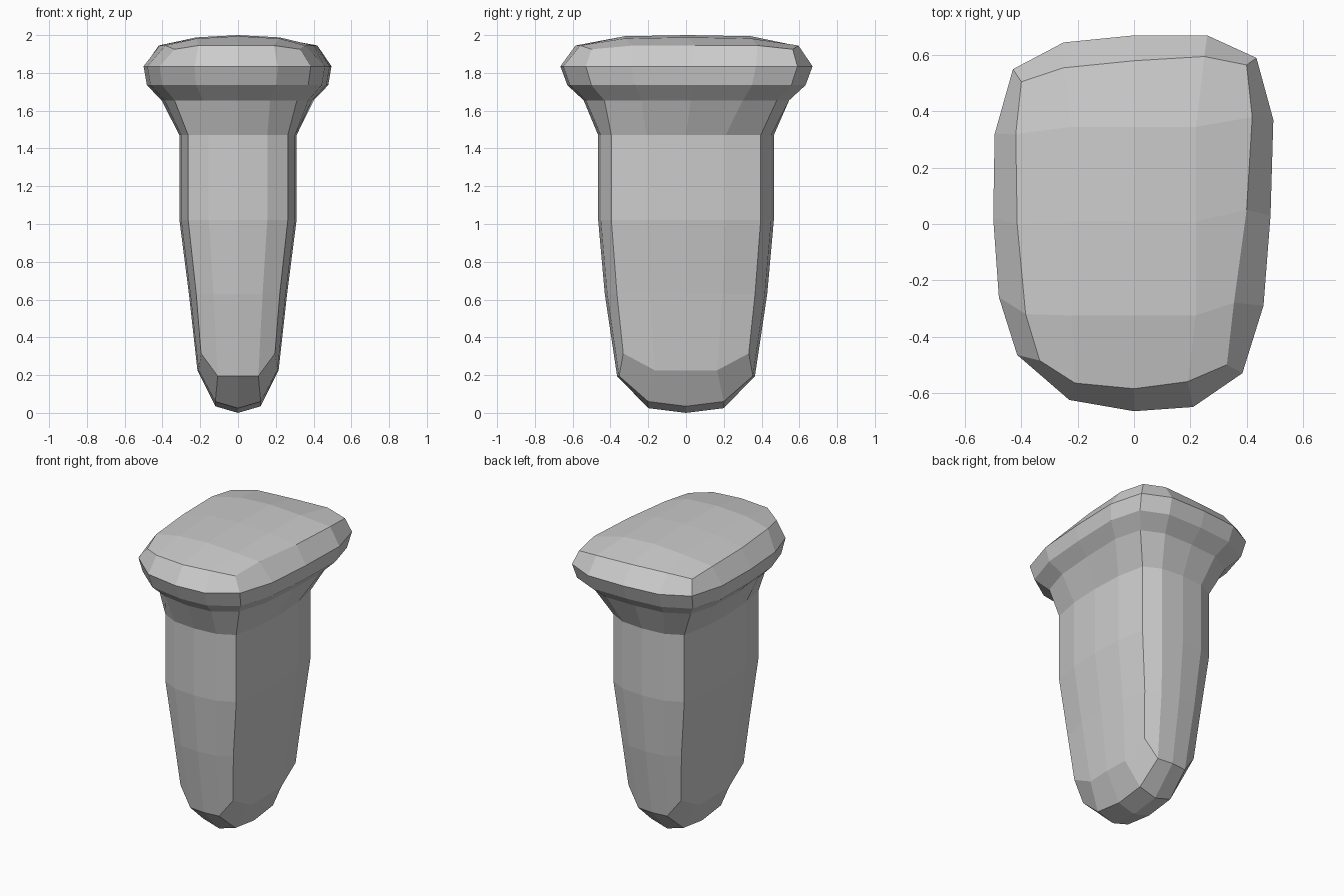
import bpy
import bmesh

if "Cube" in bpy.data.objects:
    bpy.data.objects.remove(bpy.data.objects["Cube"], do_unlink=True)

# One plain grey for the whole stud
grey = bpy.data.materials.new("plain grey")
grey.use_nodes = True
colour = (0.6, 0.6, 0.6, 1)
grey.diffuse_color = colour
grey.node_tree.nodes["Principled BSDF"].inputs["Base Color"].default_value = colour

# Slightly lopsided head outlines, clockwise from the back right corner
RIM = [(-.43, .55), (-.25, .645), (0, .67), (.26, .67), (.435, .59), (.495, .37),
       (.485, .03), (.46, -.29), (.385, -.53), (.21, -.65), (0, -.665), (-.23, -.625),
       (-.415, -.465), (-.48, -.26), (-.5, .02), (-.495, .32)]
CROWN = [(-.4, .505), (-.25, .555), (0, .58), (.25, .595), (.4, .565), (.42, .38),
         (.4, .05), (.355, -.28), (.33, -.5), (.19, -.56), (0, -.585), (-.21, -.565),
         (-.335, -.485), (-.385, -.32), (-.415, 0), (-.42, .32)]


def head_ring(outline, z, sx=1, sy=1, drop=0):
    """Scaled head outline whose four corners dip by drop."""
    return [(x * sx, y * sy, z - (drop if i % 4 == 0 else 0))
            for i, (x, y) in enumerate(outline)]


def shaft_ring(z, hx, hy, corner=.85, lift=0, side=0):
    """Rounded rectangle of sixteen points; corners and sides may rise."""
    quarter = [(-corner * hx, corner * hy), (-.5 * hx, .97 * hy),
               (0, hy), (.5 * hx, .97 * hy)]
    flank = [(corner * hx, corner * hy), (.97 * hx, .45 * hy),
             (hx, 0), (.97 * hx, -.45 * hy)]
    half = quarter + flank
    points = half + [(-x, -y) for x, y in half]
    return [(x, y, z + (lift if i % 4 == 0 else side if i % 8 > 4 else 0))
            for i, (x, y) in enumerate(points)]


def cap(bm, ring, xs, ys, height):
    """Close a ring with a four by four grid of domed faces."""
    def vert(i, j):
        if j == 0:
            return ring[i]
        if i == 4:
            return ring[4 + j]
        if j == 4:
            return ring[12 - i]
        if i == 0:
            return ring[16 - j]
        return inner[i, j]
    inner = {(i, j): bm.verts.new((xs[i - 1], ys[j - 1], height(abs(i - 2), abs(j - 2))))
             for i in (1, 2, 3) for j in (1, 2, 3)}
    for i in range(4):
        for j in range(4):
            bm.faces.new((vert(i, j), vert(i + 1, j), vert(i + 1, j + 1), vert(i, j + 1)))


# Sections from the crown edge down to the tip edge
sections = [
    head_ring(CROWN, 1.945, drop=.02),
    head_ring(RIM, 1.835),
    head_ring(RIM, 1.735, .965, .945),
    head_ring(RIM, 1.655, .81, .815),
    shaft_ring(1.47, .31, .465),
    shaft_ring(1.02, .31, .465),
    shaft_ring(.63, .26, .43),
    shaft_ring(.195, .215, .365, .91, lift=.12, side=.03),
]

bm = bmesh.new()
rings = [[bm.verts.new(p) for p in section] for section in sections]
for upper, lower in zip(rings, rings[1:]):
    for i in range(16):
        k = (i + 1) % 16
        bm.faces.new((upper[i], upper[k], lower[k], lower[i]))

# Domed crown and blunt tip
cap(bm, rings[0], (-.22, 0, .22), (.345, .01, -.325),
    lambda a, b: 2 - .012 * a - .006 * b)
cap(bm, rings[-1], (-.12, 0, .12), (.2, 0, -.2),
    lambda a, b: .035 * a + .025 * b)
bmesh.ops.recalc_face_normals(bm, faces=bm.faces)

mesh = bpy.data.meshes.new("stud")
bm.to_mesh(mesh)
bm.free()
mesh.materials.append(grey)
bpy.context.collection.objects.link(bpy.data.objects.new("stud", mesh))
